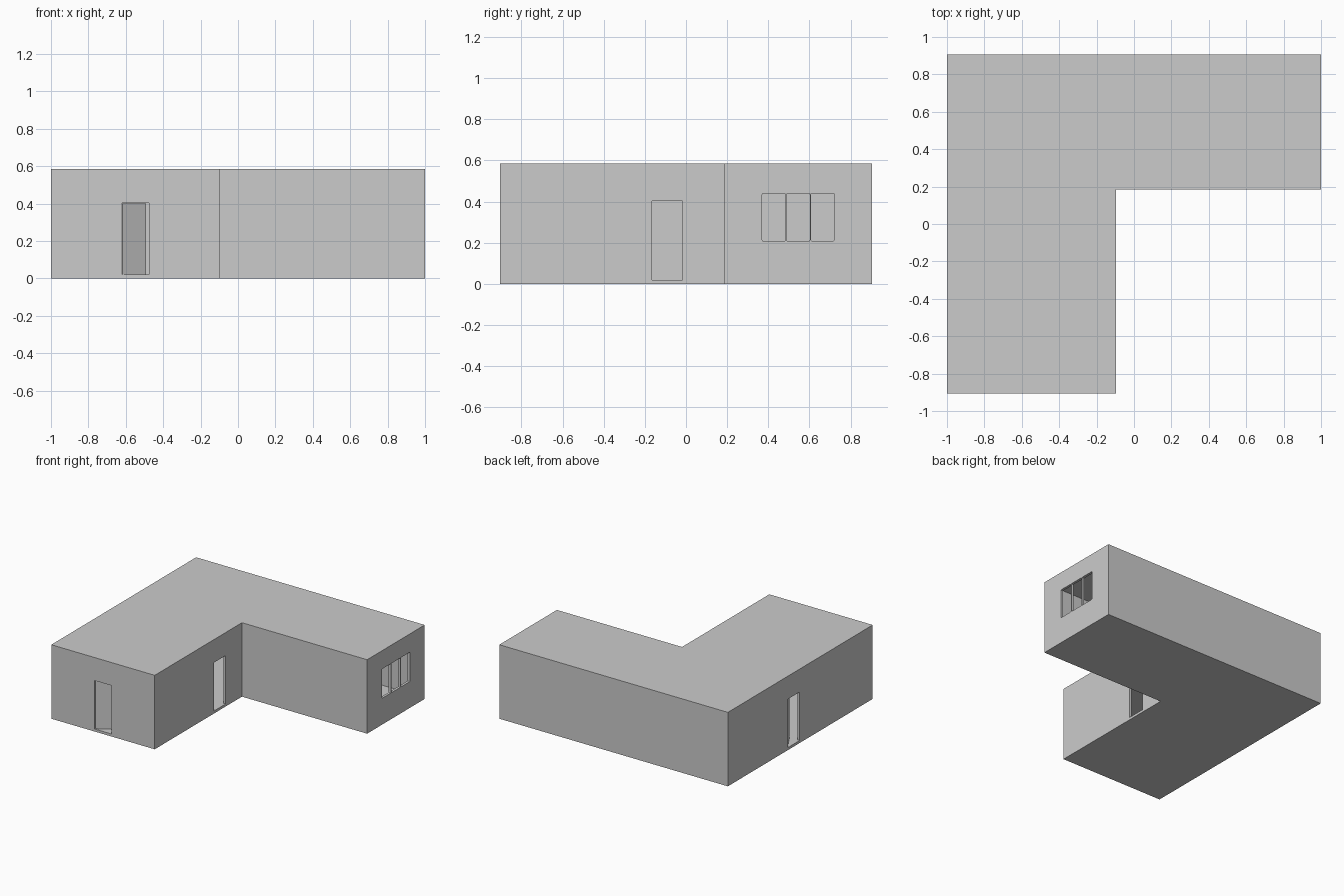
import bpy, bmesh, math
from mathutils import Vector

if "Cube" in bpy.data.objects:
    bpy.data.objects.remove(bpy.data.objects["Cube"])

T = 0.02            # wall, floor and roof thickness
H = 0.585           # building height
X0, X1, XN = -1.0, 1.0, -0.095      # left, right, notch
Y0, Y1, YN = -0.905, 0.905, 0.185   # front, back, notch


def finish(bm, name):
    bmesh.ops.recalc_face_normals(bm, faces=bm.faces)
    me = bpy.data.meshes.new(name)
    bm.to_mesh(me)
    bm.free()
    ob = bpy.data.objects.new(name, me)
    bpy.context.collection.objects.link(ob)
    return ob


def l_block(name, inset):
    """L-shaped prism, shrunk on every side by inset."""
    i = inset
    pts = [(X0 + i, Y0 + i), (XN - i, Y0 + i), (XN - i, YN + i),
           (X1 - i, YN + i), (X1 - i, Y1 - i), (X0 + i, Y1 - i)]
    bm = bmesh.new()
    face = bm.faces.new([bm.verts.new((x, y, i)) for x, y in pts])
    top = bmesh.ops.extrude_face_region(bm, geom=[face])["geom"]
    bmesh.ops.translate(bm, vec=(0, 0, H - 2 * i),
                        verts=[v for v in top if isinstance(v, bmesh.types.BMVert)])
    return finish(bm, name)


def box(name, lo, hi, round_x=0):
    """Box between two corners; round_x rounds the edges running along x."""
    lo, hi = Vector(lo), Vector(hi)
    bm = bmesh.new()
    bmesh.ops.create_cube(bm, size=1)
    bmesh.ops.scale(bm, vec=hi - lo, verts=bm.verts)
    bmesh.ops.translate(bm, vec=(lo + hi) / 2, verts=bm.verts)
    if round_x:
        edges = [e for e in bm.edges
                 if abs(e.verts[0].co.x - e.verts[1].co.x) > 1e-4]
        bmesh.ops.bevel(bm, geom=edges, offset=round_x, segments=2,
                        profile=0.5, affect='EDGES')
    return finish(bm, name)


def cut(ob, cutter):
    mod = ob.modifiers.new("cut", 'BOOLEAN')
    mod.operation = 'DIFFERENCE'
    mod.solver = 'EXACT'
    mod.object = cutter
    bpy.context.view_layer.objects.active = ob
    bpy.ops.object.modifier_apply(modifier=mod.name)
    bpy.data.objects.remove(cutter)


# hollow L-shaped building shell
shell = l_block("building_shell", 0)
cut(shell, l_block("room_cutter", T))

# door openings: front, courtyard side, left side
DZ = 0.403
cut(shell, box("front_door_cutter", (-0.62, Y0 - .01, T), (-0.475, Y0 + T + .01, DZ)))
cut(shell, box("court_door_cutter", (XN - T - .01, -0.165, T), (XN + .01, -0.018, DZ)))
cut(shell, box("left_door_cutter", (X0 - .01, 0.008, T), (X0 + T + .01, 0.155, DZ)))

# three-pane window opening in the right end wall
for k in range(3):
    y = 0.37 + k * 0.1185
    cut(shell, box("window_cutter", (X1 - T - .01, y, 0.208),
                   (X1 + .01, y + 0.113, 0.44), round_x=0.006))


# door leaves standing ajar, hinged on the left as seen from outside
def door_leaf(name, hinge, wall_angle):
    leaf = box(name, (0, 0, 0), (0.143, 0.008, DZ - T - 0.004))
    leaf.location = (hinge[0], hinge[1], T + 0.002)
    leaf.rotation_euler.z = math.radians(wall_angle + 30)


door_leaf("front_door", (-0.617, Y0 + 0.004), 0)
door_leaf("left_door", (X0 + 0.004, 0.153), -90)
